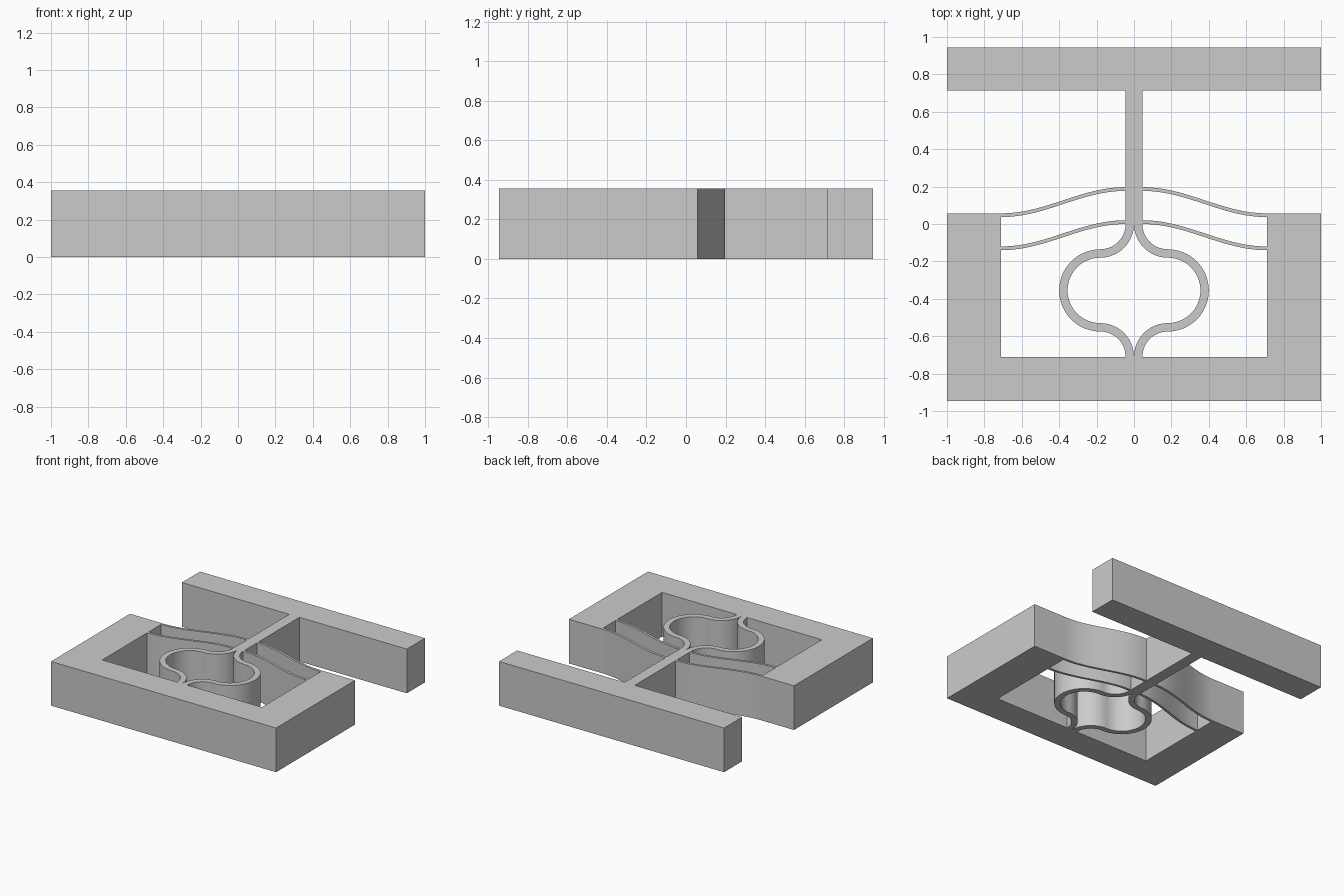
import bpy, bmesh, math

if "Cube" in bpy.data.objects:
    bpy.data.objects.remove(bpy.data.objects["Cube"])

H = 0.355            # plate thickness
W, D = 1.0, 0.945    # half width, half depth
WALL, STEM = 0.71, 0.045
FLOOR = -0.71        # inner edge of the base slab

grey = bpy.data.materials.new("grey")
grey.diffuse_color = (0.6, 0.6, 0.6, 1)
grey.use_nodes = True
grey.node_tree.nodes["Principled BSDF"].inputs["Base Color"].default_value = grey.diffuse_color


def beam(y_wall, n=24):
    """Cosine flexure edge, from the wall in to the stem."""
    pts = []
    for i in range(n + 1):
        t = i / n
        pts.append((WALL + (STEM - WALL) * t,
                    y_wall + 0.14 * (1 - math.cos(math.pi * t)) / 2))
    return pts


def arc(cy, r, a0, a1, n):
    return [(0.18 + r * math.cos(math.radians(a0 + (a1 - a0) * i / n)),
             cy + r * math.sin(math.radians(a0 + (a1 - a0) * i / n)))
            for i in range(n + 1)]


def spring(r_end, r_loop):
    """One edge of the right half of the bulb spring, top to bottom."""
    return (arc(0, r_end, 180, 270, 14) + arc(-0.355, r_loop, 90, -90, 32)[1:]
            + arc(FLOOR, r_end, 90, 180, 14)[1:])


def flip(pts):
    return [(-x, y) for x, y in reversed(pts)]


# Outer silhouette: base frame, upper flexure, stem and cross bar
right = [(W, -D), (W, 0.057)] + beam(0.057) + [
    (STEM, 0.715), (W, 0.715), (W, D)]
# Windows: between the flexures, beside the spring, inside the spring
upper = beam(0.037) + beam(-0.12)[::-1]
lower = beam(-0.14) + spring(0.135, 0.22) + [(WALL, FLOOR)]
inner = spring(0.18, 0.175)
inner[0], inner[-1] = (0.002, -0.01), (0.002, FLOOR + 0.01)
loops = [right + flip(right), upper, flip(upper), lower, flip(lower),
         inner + flip(inner)]

# Fill the loops as one flat profile and give it thickness
curve = bpy.data.curves.new("flexure_profile", 'CURVE')
curve.dimensions = '2D'
curve.fill_mode = 'BOTH'
curve.extrude = H / 2
for pts in loops:
    s = curve.splines.new('POLY')
    s.points.add(len(pts) - 1)
    for p, (x, y) in zip(s.points, pts):
        p.co = (x, y, 0, 1)
    s.use_cyclic_u = True
body = bpy.data.objects.new("flexure_body", curve)
bpy.context.collection.objects.link(body)
bpy.context.view_layer.objects.active = body
body.select_set(True)
bpy.ops.object.convert(target='MESH')
body = bpy.context.object

# Weld the caps to the walls and rest it on the ground
bm = bmesh.new()
bm.from_mesh(body.data)
bmesh.ops.remove_doubles(bm, verts=bm.verts, dist=0.0003)
bmesh.ops.translate(bm, verts=bm.verts, vec=(0, 0, H / 2))
bmesh.ops.recalc_face_normals(bm, faces=bm.faces)
bm.to_mesh(body.data)
bm.free()
body.data.materials.clear()
body.data.materials.append(grey)
bpy.ops.object.shade_smooth_by_angle(angle=math.radians(30))
